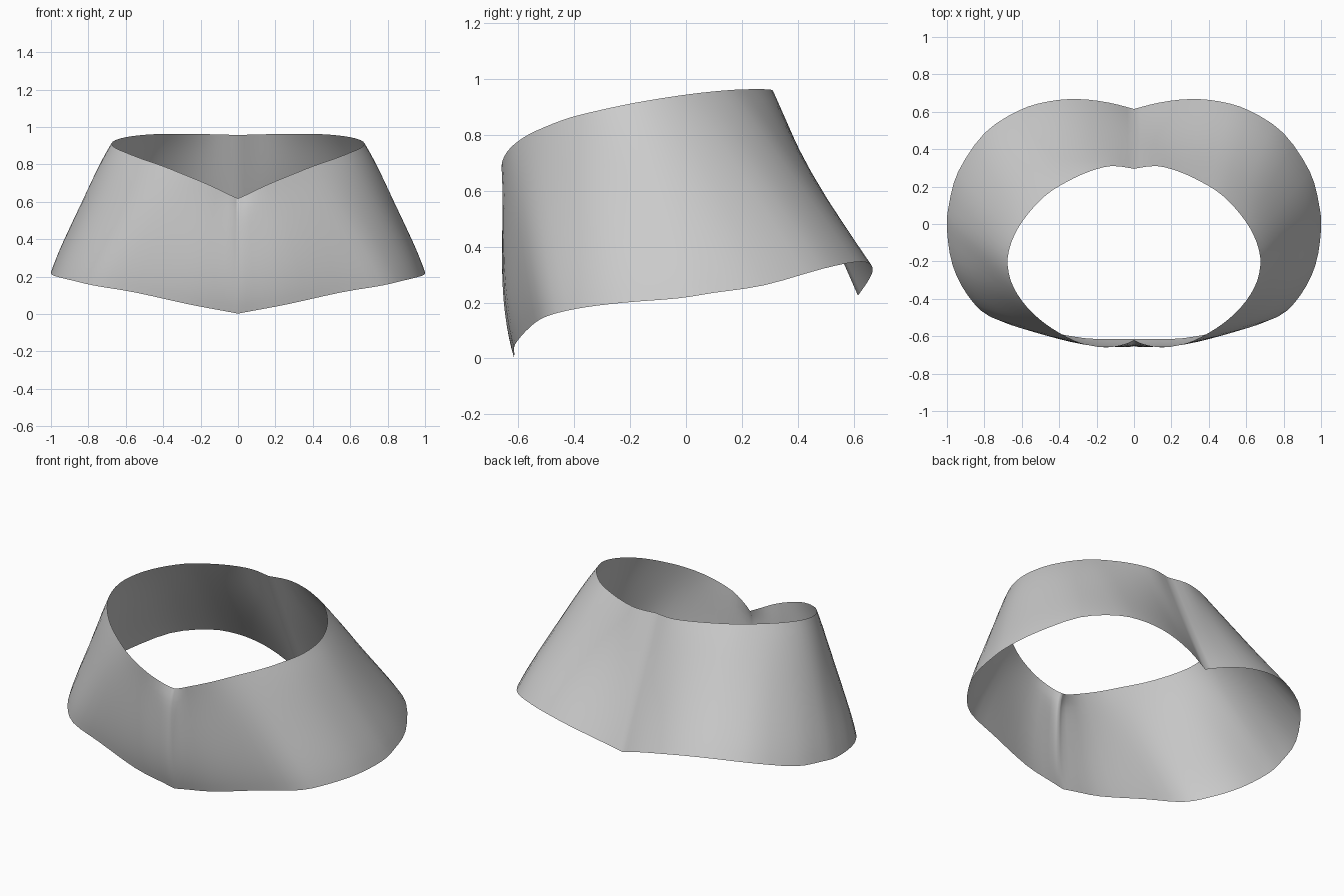
import bpy
import bmesh
import math
from mathutils import Vector

default_cube = bpy.data.objects.get("Cube")
if default_cube:
    bpy.data.objects.remove(default_cube)

# Half rims, running from the back centre round the side to the front centre
TOP_RIM = [(0, .295, .957), (.12, .31, .96), (.24, .28, .963), (.36, .225, .963),
           (.47, .155, .96), (.57, .05, .95), (.64, -.06, .935), (.675, -.18, .915),
           (.66, -.3, .89), (.6, -.41, .863), (.51, -.505, .828), (.4, -.582, .79),
           (.28, -.638, .742), (.15, -.66, .688), (.05, -.642, .64), (0, -.62, .618)]
LOWER_RIM = [(0, .615, .225), (.14, .65, .275), (.3, .668, .315), (.46, .655, .34),
             (.62, .605, .345), (.8, .485, .32), (.94, .28, .262), (.99, .1, .235),
             (1, -.03, .215), (.97, -.22, .2), (.89, -.38, .18), (.77, -.495, .152),
             (.55, -.555, .115), (.27, -.61, .053), (.08, -.614, .017), (0, -.615, .002)]
ROWS = 16
STEPS = 3


def smooth_path(points):
    """Round the path through its points, leaving both ends free."""
    points = [Vector(p) for p in points]
    padded = [points[0], *points, points[-1]]
    path = []
    for a, b, c, d in zip(padded, padded[1:], padded[2:], padded[3:]):
        for step in range(STEPS):
            t = step / STEPS
            path.append(b + (c - a) * t / 2
                        + (a * 2 - b * 5 + c * 4 - d) * t * t / 2
                        + (b * 3 - a - c * 3 + d) * t ** 3 / 2)
    return path + [points[-1]]


def wall_point(low, high, height):
    """Point on the wall: bowed at the sides and front, hollow at the back."""
    point = low.lerp(high, height)
    outward = Vector((point.x, point.y + .15, 0)).normalized()
    front = max(0, -outward.y) ** 2
    back = max(0, outward.y) ** 4
    side_bow = .013 * (1 - (2 * height - 1) ** 4) * (1 - front) * (1 - back)
    front_bow = .15 * height * (1 - height) ** 2 * front
    hollow = .02 * math.sin(math.pi * height) * back * min(1, point.x / .15)
    # The front notch only pinches the wall close to the top edge
    pinch_fill = .034 * height * (1 - height ** 9) * math.exp(-(high.x / .075) ** 2) * front
    return point + outward * (side_bow + front_bow + pinch_fill - hollow)


def make_material(name, colour):
    material = bpy.data.materials.new(name)
    material.use_nodes = True
    material.diffuse_color = colour
    material.node_tree.nodes["Principled BSDF"].inputs["Base Color"].default_value = colour
    return material


# Half of the open, flared band
bm = bmesh.new()
rims = list(zip(smooth_path(LOWER_RIM), smooth_path(TOP_RIM)))
grid = [[bm.verts.new(wall_point(low, high, row / ROWS)) for low, high in rims]
        for row in range(ROWS + 1)]
for lower, upper in zip(grid, grid[1:]):
    for i in range(len(rims) - 1):
        face = bm.faces.new((lower[i], lower[i + 1], upper[i + 1], upper[i]))
        face.smooth = True
bm.normal_update()

# Make the faces point away from the opening
if sum(face.normal.x for face in bm.faces) < 0:
    bmesh.ops.reverse_faces(bm, faces=bm.faces[:])

mesh = bpy.data.meshes.new("flared_band")
bm.to_mesh(mesh)
bm.free()
mesh.materials.append(make_material("plain grey", (.6, .6, .6, 1)))

band = bpy.data.objects.new("flared_band", mesh)
bpy.context.collection.objects.link(band)

# Matching half on the other side
mirror = band.modifiers.new("mirror", 'MIRROR')
mirror.use_axis[0] = True
mirror.use_clip = True
mirror.merge_threshold = .001
